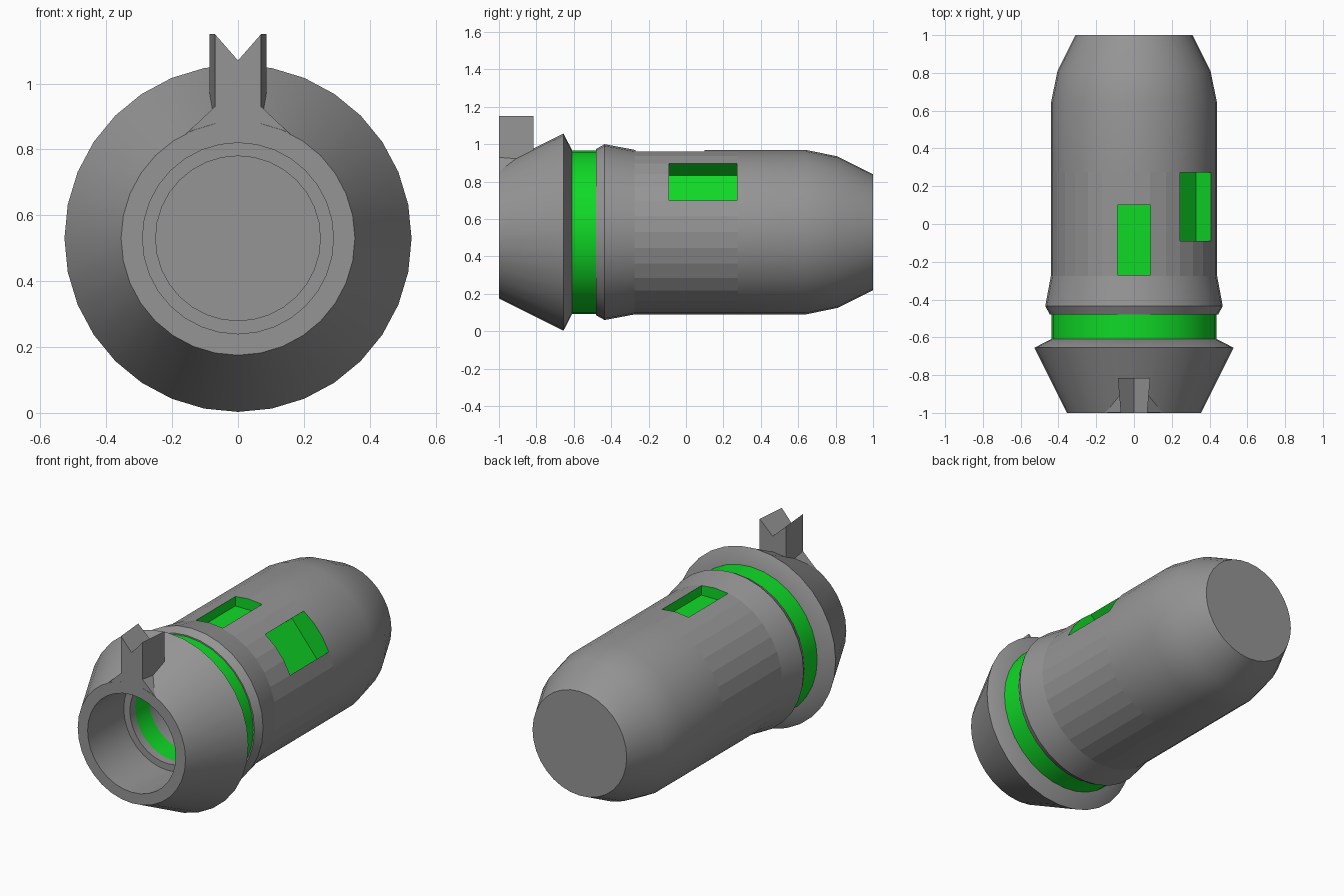
import bpy, bmesh, math
from mathutils import Matrix, Vector

AXIS_Z = 0.53
SIDES = 32

if "Cube" in bpy.data.objects:
    bpy.data.objects.remove(bpy.data.objects["Cube"], do_unlink=True)


def material(name, colour):
    m = bpy.data.materials.new(name)
    m.use_nodes = True
    m.diffuse_color = colour
    m.node_tree.nodes["Principled BSDF"].inputs["Base Color"].default_value = colour
    return m


GREY = material("grey metal", (0.30, 0.30, 0.30, 1))
GREEN = material("bright green", (0.005, 0.70, 0.02, 1))


def make_object(name, bm, slot=0):
    bmesh.ops.remove_doubles(bm, verts=bm.verts, dist=1e-5)
    bmesh.ops.recalc_face_normals(bm, faces=bm.faces)
    for f in bm.faces:
        f.material_index = slot
    me = bpy.data.meshes.new(name)
    bm.to_mesh(me)
    bm.free()
    me.materials.append(GREY)
    me.materials.append(GREEN)
    ob = bpy.data.objects.new(name, me)
    bpy.context.collection.objects.link(ob)
    return ob


def activate(ob):
    bpy.ops.object.select_all(action='DESELECT')
    ob.select_set(True)
    bpy.context.view_layer.objects.active = ob


def smooth(ob):
    activate(ob)
    bpy.ops.object.shade_smooth_by_angle(angle=math.radians(32))


def lathe(name, profile, slot=0, closed=True):
    """Turn (y, radius) points around the long axis."""
    bm = bmesh.new()
    rings = []
    for i in range(SIDES):
        a = 2 * math.pi * i / SIDES
        rings.append([bm.verts.new((r * math.sin(a), y, AXIS_Z - r * math.cos(a)))
                      for y, r in profile])
    n = len(profile)
    for i in range(SIDES):
        p, q = rings[i], rings[(i + 1) % SIDES]
        for j in range(n if closed else n - 1):
            k = (j + 1) % n
            if profile[j][1] == 0:
                bm.faces.new((p[j], p[k], q[k]))
            elif profile[k][1] == 0:
                bm.faces.new((p[j], p[k], q[j]))
            else:
                bm.faces.new((p[j], p[k], q[k], q[j]))
    return make_object(name, bm, slot)


def loft(name, front, back, y0, y1):
    """Join an (x, z) outline at y0 to a matching outline at y1."""
    bm = bmesh.new()
    a = [bm.verts.new((x, y0, z)) for x, z in front]
    b = [bm.verts.new((x, y1, z)) for x, z in back]
    bm.faces.new(a)
    bm.faces.new(b)
    for i in range(len(a)):
        j = (i + 1) % len(a)
        bm.faces.new((a[i], a[j], b[j], b[i]))
    return make_object(name, bm)


def cut_pocket(target, angle, y0, y1, width, floor_radius):
    """Sink a green lined pocket; angle is measured from straight up towards +x."""
    bm = bmesh.new()
    bmesh.ops.create_cube(bm, size=1)
    height = 0.4
    bm.transform(Matrix.Translation((0, (y0 + y1) / 2, AXIS_Z))
                 @ Matrix.Rotation(angle, 4, 'Y')
                 @ Matrix.Translation((0, 0, floor_radius + height / 2))
                 @ Matrix.Diagonal(Vector((width, y1 - y0, height, 1))))
    cutter = make_object("pocket_cutter", bm, 1)
    cutter.hide_render = True
    mod = target.modifiers.new("pocket", 'BOOLEAN')
    mod.operation = 'DIFFERENCE'
    mod.solver = 'EXACT'
    mod.object = cutter
    activate(target)
    bpy.ops.object.modifier_apply(modifier=mod.name)
    bpy.data.objects.remove(cutter, do_unlink=True)


# Flared front collar with a stepped bore
smooth(lathe("front_collar", [
    (-0.61, 0.25), (-0.66, 0.25), (-0.66, 0.29), (-1, 0.29),
    (-1, 0.355), (-0.655, 0.527), (-0.61, 0.44)]))

# Glowing ring between collar and body
smooth(lathe("green_band", [
    (-0.61, 0.25), (-0.61, 0.437), (-0.48, 0.437), (-0.48, 0.25)], slot=1))

# Main body with rounded, flat-ended rear
body = lathe("main_body", [
    (-0.1, 0), (-0.1, 0.25), (-0.48, 0.25), (-0.48, 0.445), (-0.435, 0.47),
    (-0.275, 0.44), (0.275, 0.44), (0.64, 0.44), (0.81, 0.405),
    (1, 0.31), (1, 0)], closed=False)
cut_pocket(body, 0, -0.27, 0.1, 0.175, 0.375)
cut_pocket(body, math.radians(50.5), -0.09, 0.272, 0.258, 0.32)
smooth(body)
for f in body.data.polygons:
    if -0.28 < f.center.y < 0.275 and abs(f.normal.y) < 0.1:
        f.use_smooth = False

# Notched sight fin standing on the collar
def fin_outline(w):
    return [(-w, 0.84), (-w, 1.15), (0, 1.07), (w, 1.15), (w, 0.84)]

loft("sight_fin", fin_outline(0.07), fin_outline(0.086), -1, -0.815)

# Flared foot blending the fin into the rim
foot = [(-0.16, 0.845), (-0.07, 0.93), (0.07, 0.93), (0.16, 0.845)]
loft("fin_foot", foot, foot, -0.999, -0.86)
